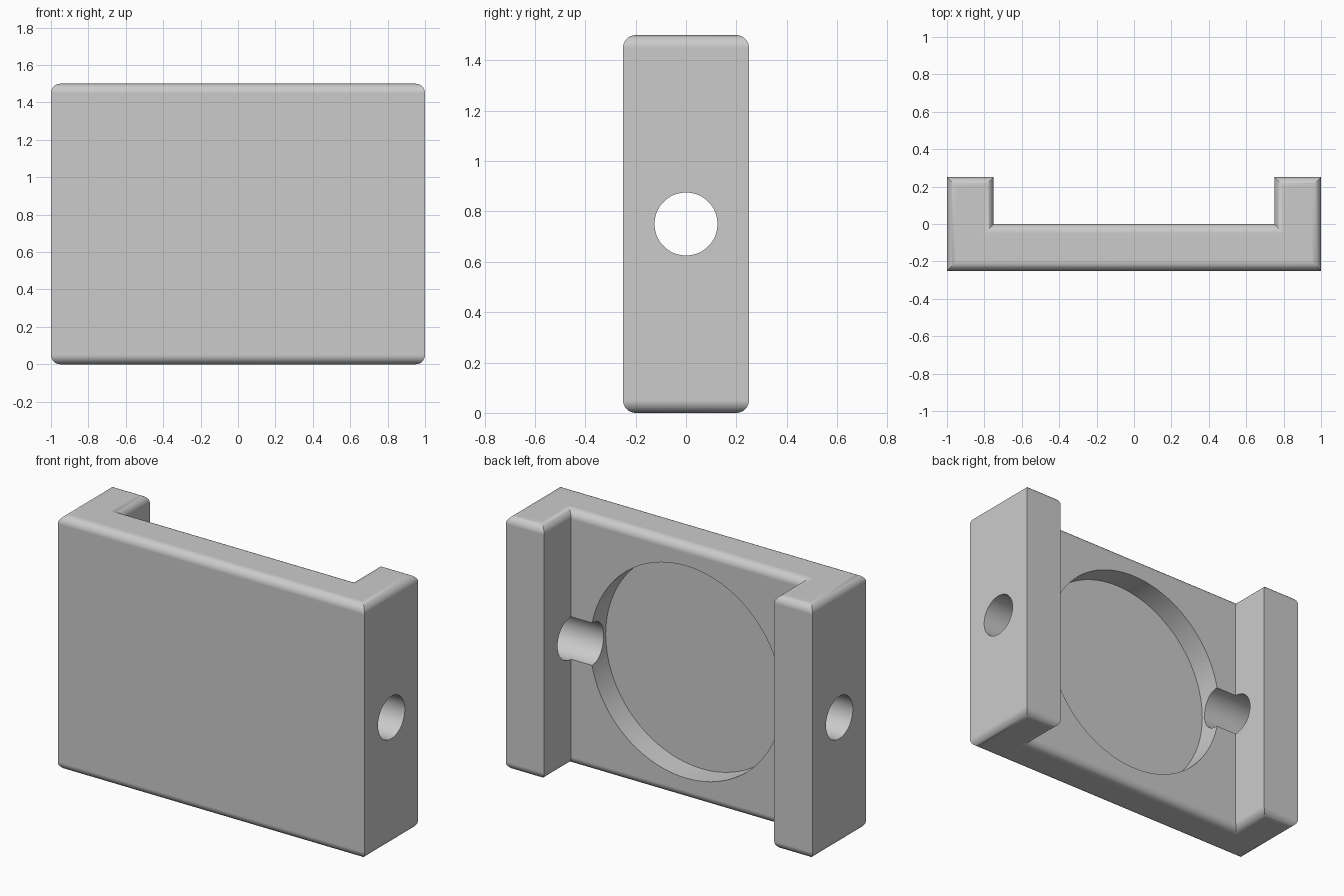
import bpy, bmesh
from math import sin, cos, pi
from mathutils import Matrix

if "Cube" in bpy.data.objects:
    bpy.data.objects.remove(bpy.data.objects["Cube"], do_unlink=True)

HEIGHT, FILLET, STEPS = 1.5, 0.05, 8

grey = bpy.data.materials.new("plain_grey")
grey.use_nodes = True
colour = (0.6, 0.6, 0.6, 1)
grey.diffuse_color = colour
grey.node_tree.nodes["Principled BSDF"].inputs["Base Color"].default_value = colour


def make_object(name, bm):
    mesh = bpy.data.meshes.new(name)
    bmesh.ops.recalc_face_normals(bm, faces=bm.faces)
    bm.to_mesh(mesh)
    bm.free()
    mesh.materials.append(grey)
    obj = bpy.data.objects.new(name, mesh)
    bpy.context.collection.objects.link(obj)
    return obj


def channel_outline(d):
    """Right half of the U-shaped plan, inset by d, then mirrored."""
    half = [(1 - d, -0.25 + d), (1 - d, 0.25 - d), (0.75 + d, 0.25 - d), (0.75 + d, -d)]
    return half + [(-x, y) for x, y in reversed(half)]


def cylinder(name, radius, depth, matrix):
    bm = bmesh.new()
    bmesh.ops.create_cone(bm, cap_ends=True, segments=96, radius1=radius,
                          radius2=radius, depth=depth, matrix=matrix)
    obj = make_object(name, bm)
    obj.hide_render = True
    return obj


# Channel body: stacked outlines with mitred fillets around both ends
angles = [pi / 2 * i / STEPS for i in range(STEPS + 1)]
bottom = [(FILLET * (1 - sin(a)), FILLET * (1 - cos(a))) for a in angles]
levels = bottom + [(d, HEIGHT - z) for d, z in reversed(bottom)]
bm = bmesh.new()
rings = [[bm.verts.new((x, y, z)) for x, y in channel_outline(d)] for d, z in levels]
for low, high in zip(rings, rings[1:]):
    for i in range(len(low)):
        j = (i + 1) % len(low)
        bm.faces.new((low[i], low[j], high[j], high[i]))
bm.faces.new(rings[0])
bm.faces.new(rings[-1])
body = make_object("channel_body", bm)

# Round recess in the back of the plate and cross hole through both walls
centre = Matrix.Translation((0, 0, HEIGHT / 2))
cutters = [
    cylinder("recess_cutter", 0.625, 0.29, centre @ Matrix.Rotation(pi / 2, 4, "X")),
    cylinder("cross_hole_cutter", 0.125, 2.4, centre @ Matrix.Rotation(pi / 2, 4, "Y")),
]
bpy.context.view_layer.objects.active = body
body.select_set(True)
for cutter in cutters:
    cut = body.modifiers.new(cutter.name, "BOOLEAN")
    cut.operation = "DIFFERENCE"
    cut.solver = "EXACT"
    cut.object = cutter
    bpy.ops.object.modifier_apply(modifier=cut.name)
for cutter in cutters:
    bpy.data.objects.remove(cutter, do_unlink=True)

# Smooth fillets and bores, flat walls
bpy.ops.object.shade_smooth_by_angle(angle=pi / 6)
weighted = body.modifiers.new("flat_walls", "WEIGHTED_NORMAL")
weighted.keep_sharp = True
